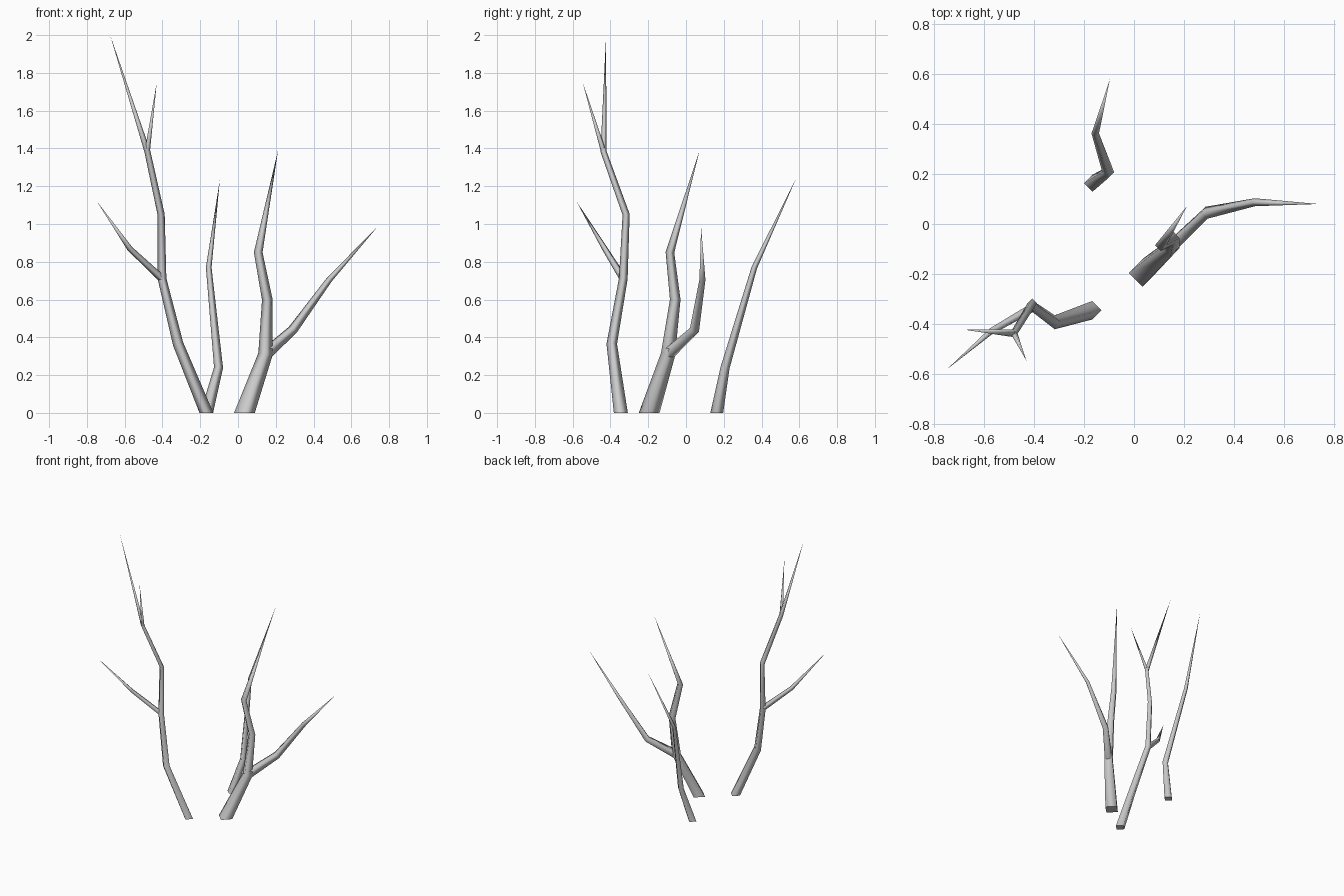
import bpy, bmesh
from math import cos, sin, pi
from mathutils import Vector

if "Cube" in bpy.data.objects:
    bpy.data.objects.remove(bpy.data.objects["Cube"])

SIDES = 4


def limb(name, path):
    """Tapered tube through (x, y, z, radius) points; radius 0 closes to a tip."""
    pts = [Vector(p[:3]) for p in path]
    dirs = [(b - a).normalized() for a, b in zip(pts, pts[1:])]
    bm = bmesh.new()
    rings = []
    for i, (p, q) in enumerate(zip(pts, path)):
        if q[3] == 0:
            rings.append([bm.verts.new(p)])
            continue
        if p.z == 0:
            t = Vector((0, 0, 1))          # flat foot on the ground
        elif i == 0:
            t = dirs[0]
        else:
            t = (dirs[i - 1] + dirs[i]).normalized()
        turn = Vector((0, 0, 1)).rotation_difference(t)
        rings.append([bm.verts.new(p + turn @ Vector(
            (q[3] * cos(2 * pi * k / SIDES), q[3] * sin(2 * pi * k / SIDES), 0)))
            for k in range(SIDES)])
    for a, b in zip(rings, rings[1:]):
        for k in range(SIDES):
            n = (k + 1) % SIDES
            f = [a[k], a[n], b[0]] if len(b) == 1 else [a[k], a[n], b[n], b[k]]
            bm.faces.new(f).smooth = True
    cap = bm.faces.new(rings[0][::-1])
    for e in cap.edges:
        e.smooth = False
    bmesh.ops.recalc_face_normals(bm, faces=bm.faces)
    me = bpy.data.meshes.new(name)
    bm.to_mesh(me)
    bm.free()
    bpy.context.collection.objects.link(bpy.data.objects.new(name, me))


# Tall left stem with a side branch and a forked top
limb("left_stem", [(-.167, -.345, 0, .037), (-.317, -.393, .365, .028),
                   (-.402, -.332, .71, .023), (-.407, -.317, 1.05, .019),
                   (-.48, -.437, 1.385, .016), (-.677, -.423, 2, 0)])
limb("left_side_branch", [(-.402, -.332, .71, .02), (-.573, -.43, .87, .015),
                          (-.747, -.58, 1.12, 0)])
limb("left_top_fork", [(-.48, -.437, 1.385, .014), (-.43, -.547, 1.75, 0)])

# Thick middle stem with a long outward branch
limb("middle_stem", [(.034, -.195, 0, .055), (.145, -.095, .31, .038),
                     (.155, -.057, .6, .028), (.107, -.085, .85, .023),
                     (.212, .072, 1.39, 0)])
limb("middle_branch", [(.145, -.095, .31, .034), (.29, .045, .44, .026),
                       (.483, .087, .705, .016), (.738, .08, .985, 0)])

# Slim unbranched back stem
limb("back_stem", [(-.166, .163, 0, .034), (-.103, .207, .24, .024),
                   (-.155, .362, .77, .015), (-.096, .58, 1.235, 0)])
